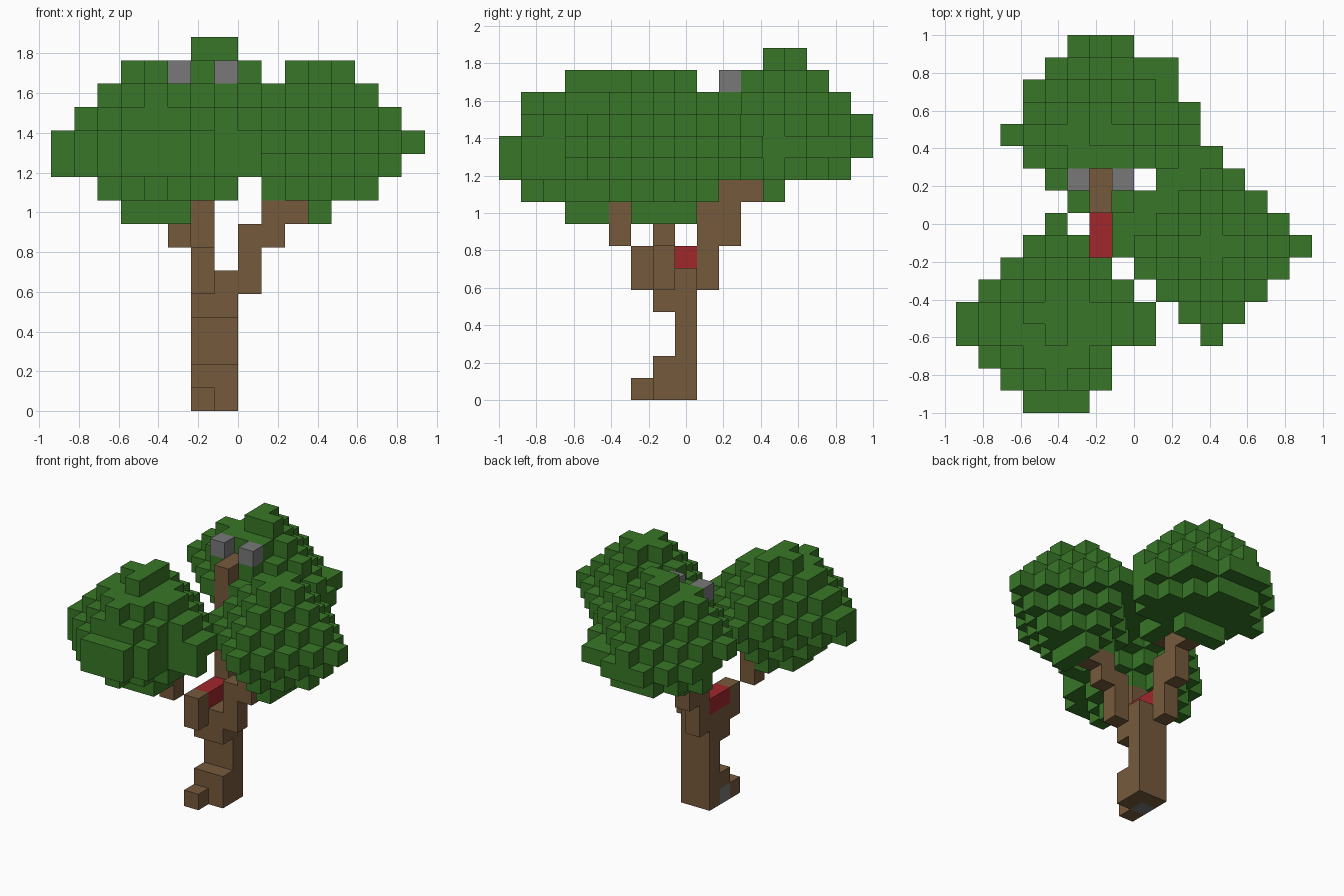
import bpy
import bmesh
from mathutils import Vector

cube = bpy.data.objects.get("Cube")
if cube:
    bpy.data.objects.remove(cube, do_unlink=True)

S = 2 / 17                            # edge of one block
ORIGIN = Vector((-8 * S, -8.5 * S, 0))
occupied = set()                      # every block placed so far
parts = []                            # (name, material, blocks)


def material(name, colour):
    mat = bpy.data.materials.new(name)
    mat.use_nodes = True
    mat.diffuse_color = (*colour, 1)
    mat.node_tree.nodes["Principled BSDF"].inputs["Base Color"].default_value = (*colour, 1)
    return mat


leaf = material("leaf green", (0.04, 0.185, 0.021))
bark = material("bark brown", (0.18, 0.102, 0.045))
stone = material("stone grey", (0.19, 0.19, 0.19))
red = material("red", (0.35, 0.02, 0.025))


def box(x0, x1, y0, y1, z0, z1):
    """Blocks in an inclusive index range."""
    return {(x, y, z) for x in range(x0, x1 + 1)
            for y in range(y0, y1 + 1) for z in range(z0, z1 + 1)}


def diamond(cx, cy, cz, r=4):
    """Blocks within a stepped octahedron."""
    return {(x, y, z) for x, y, z in box(cx - r, cx + r, cy - r, cy + r, cz - r, cz + r)
            if abs(x - cx) + abs(y - cy) + abs(z - cz) <= r}


def trim(blocks, bounds, layers):
    """Keep blocks inside the bounds, and inside tighter ranges on some layers."""
    kept = blocks & box(*bounds)
    for z, limits in layers.items():
        kept = {b for b in kept if b[2] != z or b in box(*limits, z, z)}
    return kept


def place(name, mat, blocks):
    blocks = blocks - occupied
    occupied.update(blocks)
    parts.append((name, mat, blocks))


def build(name, mat, blocks):
    """Mesh of the exposed block faces only."""
    bm = bmesh.new()
    for b in sorted(blocks):
        for axis in range(3):
            for side in (0, 1):
                near = list(b)
                near[axis] += 2 * side - 1
                if tuple(near) in occupied:
                    continue
                u, v = (axis + 1) % 3, (axis + 2) % 3
                corners = []
                for du, dv in ((0, 0), (1, 0), (1, 1), (0, 1)):
                    p = Vector(b)
                    p[axis] += side
                    p[u] += du
                    p[v] += dv
                    corners.append(bm.verts.new(ORIGIN + p * S))
                bm.faces.new(corners if side else corners[::-1])
    bmesh.ops.remove_doubles(bm, verts=bm.verts, dist=S / 100)
    mesh = bpy.data.meshes.new(name)
    bm.to_mesh(mesh)
    bm.free()
    mesh.materials.append(mat)
    bpy.context.collection.objects.link(bpy.data.objects.new(name, mesh))


# Coloured accent blocks
place("red_blocks", red, box(6, 6, 7, 8, 6, 6))
place("root_stone", stone, box(6, 6, 7, 7, 0, 0))
place("upper_stones", stone, box(5, 5, 10, 10, 14, 14) | box(7, 7, 10, 10, 14, 14))

# Trunk with stepped roots and a shoulder
place("trunk", bark, box(6, 7, 8, 8, 0, 5) | box(6, 7, 7, 7, 0, 1)
      | box(6, 6, 6, 6, 0, 0) | box(6, 7, 7, 7, 4, 5))

# Three branches
place("back_branch", bark, box(6, 6, 9, 9, 5, 8) | box(6, 6, 10, 10, 7, 9)
      | box(6, 6, 11, 11, 9, 10) | box(6, 6, 9, 10, 10, 13))
place("left_branch", bark, box(8, 8, 7, 7, 5, 7) | box(9, 9, 7, 7, 7, 8)
      | box(10, 10, 7, 7, 8, 9))
place("front_branch", bark, box(6, 6, 6, 6, 5, 6) | box(5, 5, 5, 5, 7, 8))

# Back canopy, a main diamond and two lower ones beside it
back = trim(diamond(6, 12, 12) | diamond(6, 13, 11) | diamond(7, 12, 11),
            (2, 10, 8, 16, 9, 15),
            {9: (5, 7, 12, 12), 10: (2, 10, 8, 15), 12: (2, 10, 9, 16),
             14: (4, 8, 11, 14), 15: (6, 7, 12, 13)})
back -= box(8, 8, 10, 10, 9, 15) | box(2, 2, 13, 13, 9, 15)
place("back_canopy", leaf, back | box(9, 9, 15, 15, 11, 11))

# Left canopy, a single diamond
place("left_canopy", leaf, trim(diamond(11, 7, 11), (7, 15, 3, 11, 8, 14), {8: (10, 11, 6, 8)}))

# Front canopy, a main diamond widened towards the front
front = diamond(4, 4, 11) | diamond(4, 3, 11) | (diamond(4, 3, 10) & box(0, 8, 0, 8, 10, 10))
front = trim(front, (0, 8, 0, 8, 8, 14),
             {8: (3, 5, 3, 5), 12: (1, 7, 1, 8), 14: (3, 4, 3, 5)})
front -= box(7, 7, 2, 2, 8, 14) | box(3, 3, 3, 3, 14, 14)
place("front_canopy", leaf, front)

for part in parts:
    build(*part)
